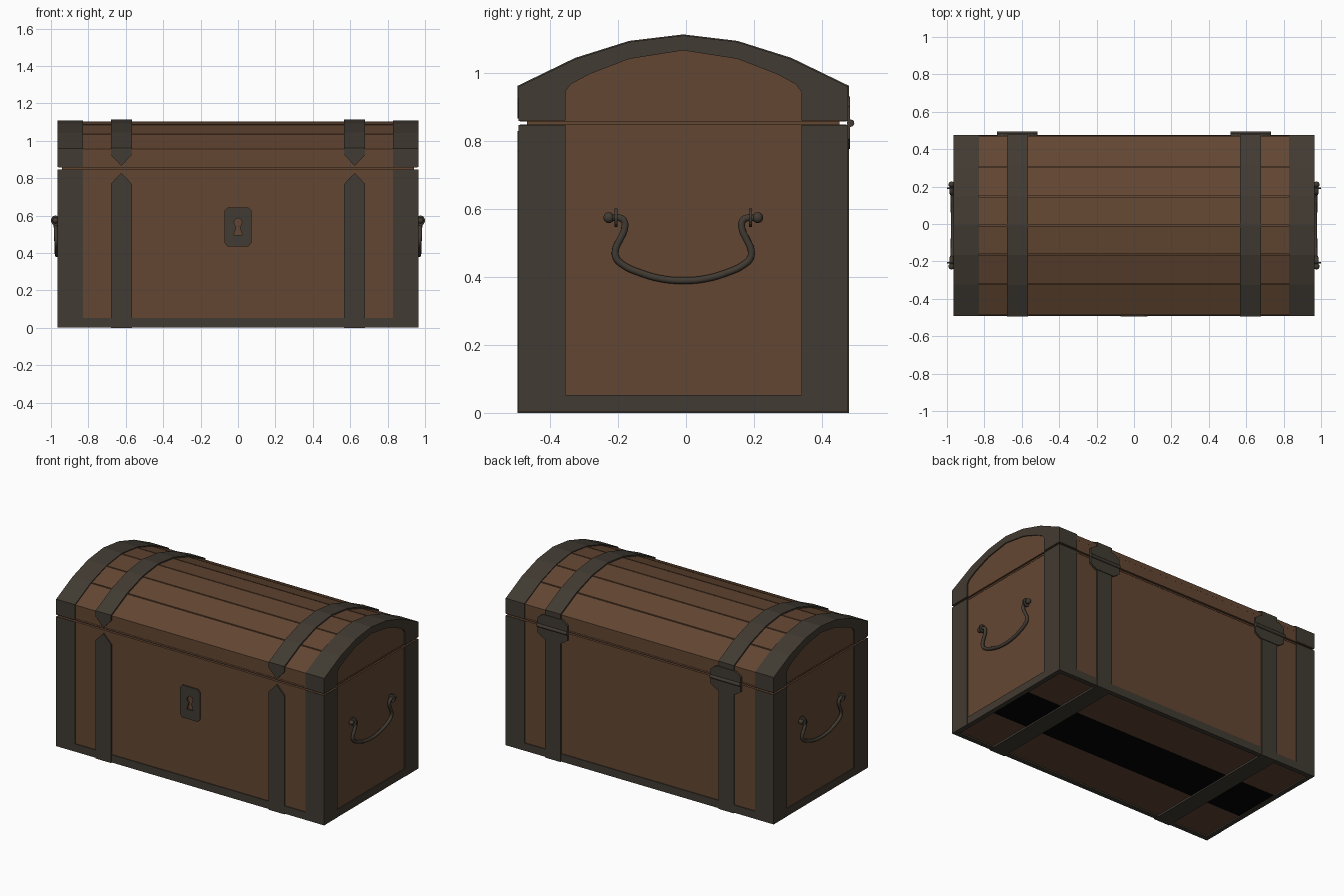
import bpy, bmesh, math
from mathutils import Vector

if "Cube" in bpy.data.objects:
    bpy.data.objects.remove(bpy.data.objects["Cube"])

C = -0.008  # chest centre in y; hinges stick out at the back


def material(name, rgb):
    m = bpy.data.materials.new(name)
    m.diffuse_color = (*rgb, 1)
    m.use_nodes = True
    m.node_tree.nodes["Principled BSDF"].inputs["Base Color"].default_value = m.diffuse_color
    return m


WOOD = material("brown_wood", (0.125, 0.062, 0.032))
IRON = material("dark_iron", (0.053, 0.043, 0.032))
BLACK = material("black", (0.001, 0.001, 0.001))


def finish(name, bm, mat):
    bmesh.ops.recalc_face_normals(bm, faces=bm.faces)
    me = bpy.data.meshes.new(name)
    bm.to_mesh(me)
    bm.free()
    me.materials.append(mat)
    ob = bpy.data.objects.new(name, me)
    bpy.context.collection.objects.link(ob)
    return ob


def prism(name, pts, axis, a, b, mat):
    """Extrude a 2D outline along an axis from a to b (y measured from C)."""
    def place(u, v, w):
        p = {'x': (w, u, v), 'y': (u, w, v), 'z': (u, v, w)}[axis]
        return (p[0], p[1] + C, p[2])
    bm = bmesh.new()
    lo = [bm.verts.new(place(u, v, a)) for u, v in pts]
    hi = [bm.verts.new(place(u, v, b)) for u, v in pts]
    bm.faces.new(lo)
    bm.faces.new(hi[::-1])
    n = len(pts)
    for i in range(n):
        j = (i + 1) % n
        bm.faces.new((lo[i], lo[j], hi[j], hi[i]))
    return finish(name, bm, mat)


def box(name, x, y, z, mat):
    return prism(name, [(x[0], y[0]), (x[1], y[0]), (x[1], y[1]), (x[0], y[1])],
                 'z', z[0], z[1], mat)


def both(pts):
    """Mirror a half outline (left to centre) across u = 0."""
    return pts + [(-u, v) for u, v in reversed(pts) if abs(u) > 1e-6]


def arch(off):
    k = (0.487 - off) / 0.487
    return both([(-0.487 * k, 0.962 - off * 0.8), (-0.318 * k, 1.044 - off),
                 (-0.159 * k, 1.094 - off), (0, 1.113 - off)])


def lid_outline(off, base):
    w = 0.487 - off
    return [(-w, base)] + arch(off) + [(w, base)]


# wooden body, seam and rims
box("body", (-0.958, 0.958), (-0.478, 0.478), (0.012, 0.842), WOOD)
box("body_rim", (-0.96, 0.96), (-0.48, 0.48), (0.838, 0.848), WOOD)
box("seam_core", (-0.94, 0.94), (-0.46, 0.46), (0.84, 0.87), WOOD)
box("lid_rim", (-0.96, 0.96), (-0.48, 0.48), (0.857, 0.867), WOOD)
box("bottom_middle_plank", (-0.935, 0.935), (-0.155, 0.155), (0.009, 0.02), BLACK)

# lid core and the six planks on top
prism("lid_core", [(-0.478, 0.86), (-0.478, 0.95)] + arch(0.022)[1:-1]
      + [(0.478, 0.95), (0.478, 0.86)], 'x', -0.9, 0.9, WOOD)
top = arch(0.008)
for i in range(6):
    p, q = Vector(top[i]), Vector(top[i + 1])
    s, e = p.lerp(q, 0.0 if i == 0 else 0.022), p.lerp(q, 1.0 if i == 5 else 0.978)
    prism("lid_plank", [s, e, (e[0], e[1] - 0.03), (s[0], s[1] - 0.03)],
          'x', -0.85, 0.85, WOOD)

# iron frame around the bottom
for s in (-1, 1):
    box("bottom_band_long", (-0.963, 0.963), sorted((s * 0.453, s * 0.4835)), (0.003, 0.053), IRON)
    box("bottom_band_end", sorted((s * 0.933, s * 0.9635)), (-0.483, 0.483), (0.003, 0.053), IRON)

# iron corner posts
for sx in (-1, 1):
    for sy in (-1, 1):
        L = [(0.965, 0.484), (0.83, 0.484), (0.83, 0.46), (0.94, 0.46), (0.94, 0.347), (0.965, 0.347)]
        prism("corner_post", [(x * sx, y * sy) for x, y in L], 'z', 0.003, 0.847, IRON)

# iron lid ends with wooden panels
inner = both([(-0.347, 0.86), (-0.347, 0.945), (-0.330, 0.967), (-0.274, 0.997),
              (-0.159, 1.041), (0, 1.066)])
for s in (-1, 1):
    prism("lid_end_band", lid_outline(0.003, 0.859), 'x', s * 0.83, s * 0.95, IRON)
    prism("lid_end_panel", lid_outline(0.012, 0.861), 'x', s * 0.945, s * 0.958, WOOD)
    prism("lid_end_frame", lid_outline(0.003, 0.859) + inner[::-1], 'x', s * 0.947, s * 0.965, IRON)

# straps and hinges
for s in (-1, 1):
    x = s * 0.624
    l, r = x - 0.056, x + 0.056
    prism("front_strap", [(l, 0), (r, 0), (r, 0.77), (x, 0.829), (l, 0.77)], 'y', -0.487, -0.46, IRON)
    box("back_strap", (l, r), (0.46, 0.487), (0, 0.845), IRON)
    box("bottom_strap", (l, r), (-0.487, 0.487), (0, 0.02), IRON)
    prism("lid_strap", lid_outline(0, 0.925), 'x', l, r, IRON)
    prism("lid_strap_tip", [(l, 0.925), (x, 0.866), (r, 0.925)], 'y', -0.487, -0.46, IRON)
    for v, nm in ((1, "hinge_upper_leaf"), (-1, "hinge_lower_leaf")):
        leaf = both([(-0.108, 0.006), (-0.108, 0.048), (-0.085, 0.066), (-0.062, 0.077)])
        prism(nm, [(x + u, 0.853 + v * h) for u, h in leaf], 'y', 0.46, 0.491, IRON)
    ring = [(0.492 + 0.011 * math.cos(t * math.pi / 6), 0.852 + 0.011 * math.sin(t * math.pi / 6))
            for t in range(12)]
    prism("hinge_pin", ring, 'x', x - 0.108, x + 0.108, IRON)

# lock plate in two halves, leaving a keyhole open to the wood
for s in (-1, 1):
    half = [(0, 0.435), (0.055, 0.435), (0.072, 0.455), (0.072, 0.625), (0.055, 0.645), (0, 0.645),
            (0, 0.587), (0.014, 0.581), (0.021, 0.566), (0.018, 0.552), (0.009, 0.541),
            (0.022, 0.497), (0, 0.497)]
    prism("lock_plate", [(s * u, v) for u, v in half], 'y', -0.487, -0.475, IRON)

# side handles
path = both([(-0.215, 0.573), (-0.186, 0.573), (-0.174, 0.564), (-0.173, 0.54), (-0.186, 0.51),
             (-0.199, 0.481), (-0.198, 0.457), (-0.178, 0.436), (-0.127, 0.412),
             (-0.062, 0.394), (0, 0.389)])


def ball(name, loc, r):
    bm = bmesh.new()
    bmesh.ops.create_uvsphere(bm, u_segments=16, v_segments=10, radius=r)
    bmesh.ops.translate(bm, verts=bm.verts, vec=loc)
    for f in bm.faces:
        f.smooth = True
    finish(name, bm, IRON)


for s in (-1, 1):
    cu = bpy.data.curves.new("side_handle", 'CURVE')
    cu.dimensions = '3D'
    cu.bevel_depth = 0.0105
    cu.bevel_resolution = 3
    cu.resolution_u = 5
    cu.use_fill_caps = True
    sp = cu.splines.new('BEZIER')
    sp.bezier_points.add(len(path) - 1)
    for bp, (y, z) in zip(sp.bezier_points, path):
        bp.co = (s * (0.969 + 0.007 * (z - 0.389) / 0.184), y + C, z)
        bp.handle_left_type = bp.handle_right_type = 'AUTO'
    cu.materials.append(IRON)
    ob = bpy.data.objects.new("side_handle", cu)
    bpy.context.collection.objects.link(ob)
    bpy.ops.object.select_all(action='DESELECT')
    ob.select_set(True)
    bpy.context.view_layer.objects.active = ob
    bpy.ops.object.convert(target='MESH')
    for e in (-1, 1):
        ball("handle_knob", (s * 0.976, e * 0.219 + C, 0.574), 0.016)
        disc = [(0.976 * s + 0.024 * math.cos(t * math.pi / 8), 0.574 + 0.027 * math.sin(t * math.pi / 8))
                for t in range(16)]
        prism("handle_washer", disc, 'y', e * 0.194, e * 0.202, IRON)
